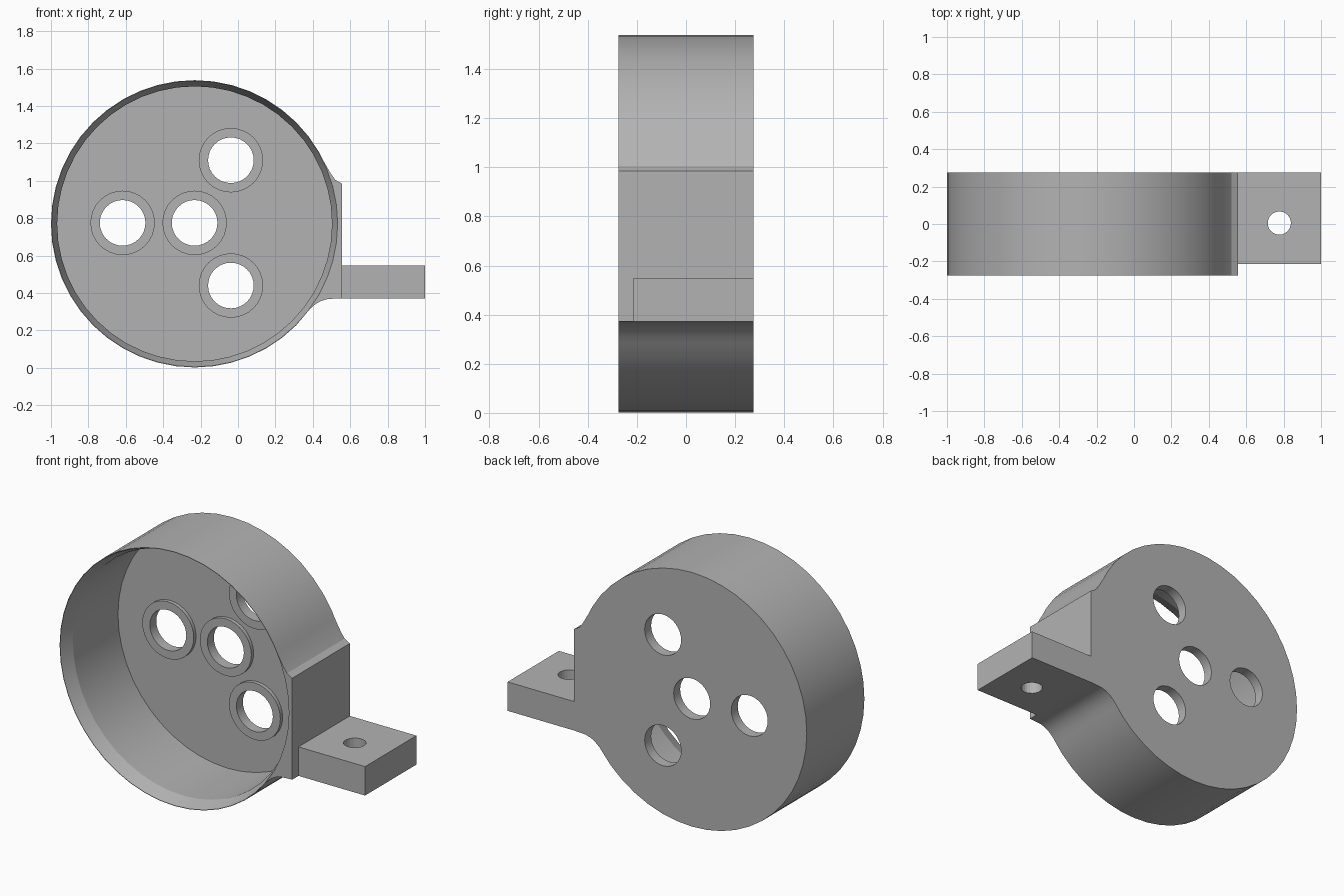
import bpy
import bmesh
from math import cos, sin, radians, tau
from mathutils import Matrix

if "Cube" in bpy.data.objects:
    bpy.data.objects.remove(bpy.data.objects["Cube"])

CX, CZ, R = -0.232, 0.77, 0.768     # housing centre and outer radius
FRONT, BACK = -0.275, 0.275
FLOOR = 0.235                       # inner face of the back plate
SEGMENTS = 48

grey = bpy.data.materials.new("plain grey")
grey.use_nodes = True
COLOUR = (0.45, 0.45, 0.45, 1)
grey.diffuse_color = COLOUR
grey.node_tree.nodes["Principled BSDF"].inputs["Base Color"].default_value = COLOUR


def make_object(name, bm):
    bmesh.ops.recalc_face_normals(bm, faces=bm.faces)
    mesh = bpy.data.meshes.new(name)
    bm.to_mesh(mesh)
    bm.free()
    mesh.materials.append(grey)
    obj = bpy.data.objects.new(name, mesh)
    bpy.context.collection.objects.link(obj)
    return obj


def ring_stack(name, rings, origin, axis="Y", segments=SEGMENTS):
    """Closed turned solid from (position along axis, radius) pairs."""
    bm = bmesh.new()
    loops = []
    for pos, rad in rings:
        loop = []
        for i in range(segments):
            a = tau * i / segments
            u, v = rad * cos(a), rad * sin(a)
            co = (u, pos, v) if axis == "Y" else (u, v, pos)
            loop.append(bm.verts.new(co))
        loops.append(loop)
    for lower, upper in zip(loops, loops[1:]):
        for i in range(segments):
            j = (i + 1) % segments
            bm.faces.new((lower[i], lower[j], upper[j], upper[i]))
    bm.faces.new(loops[0])
    bm.faces.new(loops[-1])
    bm.transform(Matrix.Translation(origin))
    return make_object(name, bm)


def combine(target, tool, operation):
    mod = target.modifiers.new(tool.name, "BOOLEAN")
    mod.operation = operation
    mod.solver = "EXACT"
    mod.object = tool
    bpy.context.view_layer.objects.active = target
    bpy.ops.object.modifier_apply(modifier=mod.name)
    bpy.data.objects.remove(tool)


# Housing outline: round body blending into a flat mounting side
outline = []
for k in range(4, 43):
    a = tau * k / SEGMENTS
    outline.append((CX + R * cos(a), CZ + R * sin(a)))
outline += [(0.36, 0.285), (0.385, 0.315), (0.415, 0.341), (0.445, 0.358),
            (0.48, 0.368), (0.555, 0.372), (0.555, 0.985), (0.52, 1.005),
            (0.495, 1.04), (0.455, 1.11)]
bm = bmesh.new()
face = bm.faces.new([bm.verts.new((x, FRONT, z)) for x, z in outline])
extruded = bmesh.ops.extrude_face_region(bm, geom=[face])["geom"]
bmesh.ops.translate(bm, vec=(0, BACK - FRONT, 0),
                    verts=[g for g in extruded if isinstance(g, bmesh.types.BMVert)])
housing = make_object("housing", bm)

# Hollow cup with a tapered lip at the open front
cavity = ring_stack("cavity", [(FRONT - 0.05, R - 0.003), (FRONT, R - 0.003),
                               (FRONT + 0.08, 0.735), (FLOOR, 0.735)], (CX, 0, CZ))
combine(housing, cavity, "DIFFERENCE")

# Raised collars and through holes in the back plate
holes = [(CX, 0.775), (-0.617, 0.775), (-0.038, 1.11), (-0.038, 0.44)]
for x, z in holes:
    collar = ring_stack("collar", [(FLOOR - 0.022, 0.172), (FLOOR + 0.01, 0.172)],
                        (x, 0, z), segments=32)
    combine(housing, collar, "UNION")
for x, z in holes:
    bore = ring_stack("bore", [(FLOOR - 0.1, 0.122), (BACK + 0.1, 0.122)],
                      (x, 0, z), segments=32)
    combine(housing, bore, "DIFFERENCE")

# Side mounting tab with a vertical screw hole
bm = bmesh.new()
bmesh.ops.create_cube(bm, size=1, matrix=Matrix.Translation((0.7775, 0.03, 0.4595))
                      @ Matrix.Diagonal((0.445, 0.49, 0.175, 1)))
tab = make_object("mounting_tab", bm)
screw = ring_stack("screw_hole", [(0.2, 0.062), (0.7, 0.062)], (0.777, 0.005, 0),
                   axis="Z", segments=24)
combine(tab, screw, "DIFFERENCE")

# Soft shading on the round walls, crisp edges elsewhere
for obj in (housing, tab):
    bpy.ops.object.select_all(action="DESELECT")
    obj.select_set(True)
    bpy.context.view_layer.objects.active = obj
    bpy.ops.object.shade_smooth_by_angle(angle=radians(14))
